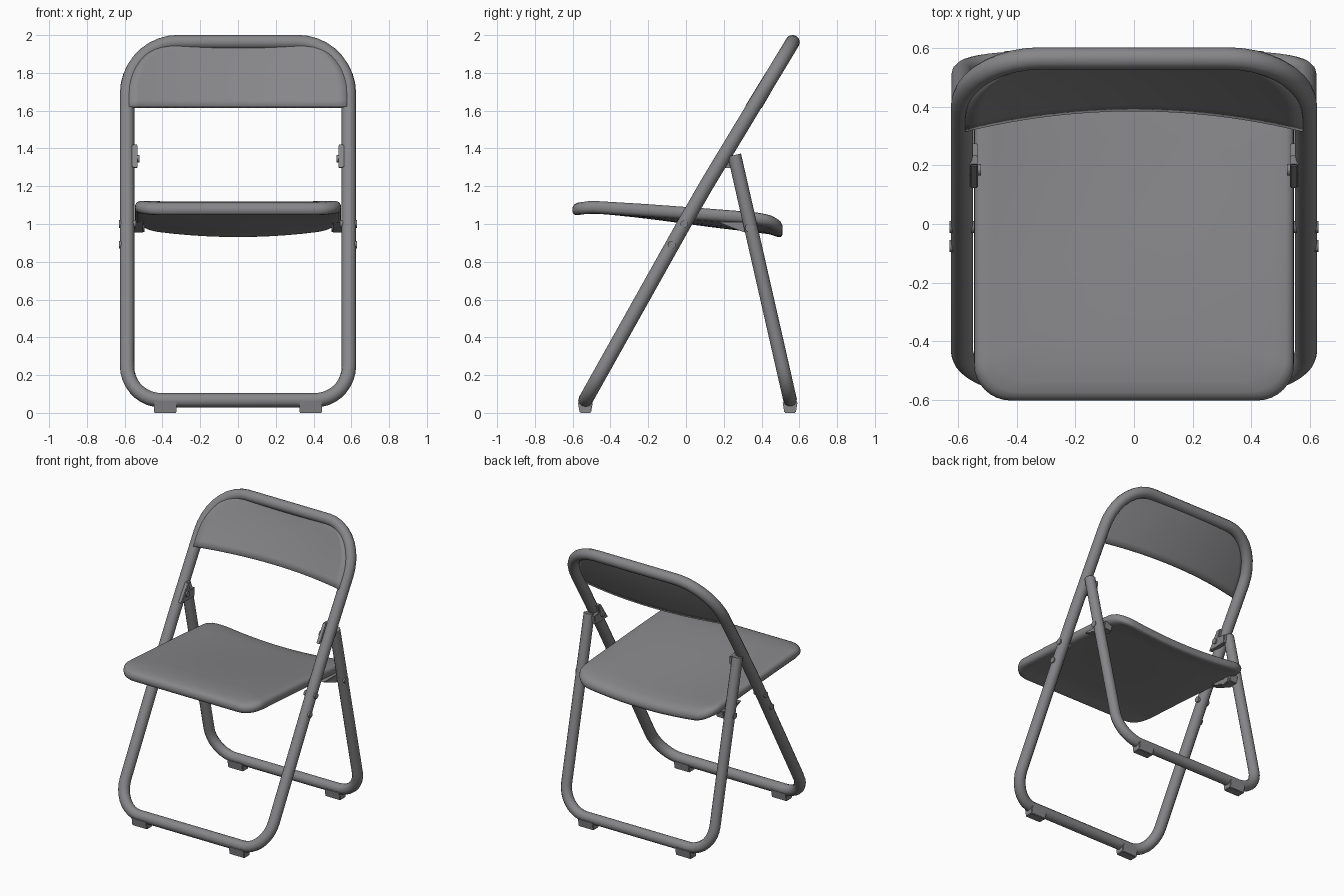
import bpy, bmesh, math
from mathutils import Vector

cube = bpy.data.objects.get("Cube")
if cube:
    bpy.data.objects.remove(cube, do_unlink=True)

mat = bpy.data.materials.new("grey metal")
mat.use_nodes = True
GREY = (0.24, 0.24, 0.25, 1)
mat.diffuse_color = GREY
mat.node_tree.nodes["Principled BSDF"].inputs["Base Color"].default_value = GREY


def activate(ob):
    bpy.ops.object.select_all(action='DESELECT')
    ob.select_set(True)
    bpy.context.view_layer.objects.active = ob


def finish(name, bm, angle=50):
    bmesh.ops.recalc_face_normals(bm, faces=bm.faces)
    me = bpy.data.meshes.new(name)
    bm.to_mesh(me)
    bm.free()
    me.materials.append(mat)
    ob = bpy.data.objects.new(name, me)
    bpy.context.collection.objects.link(ob)
    activate(ob)
    bpy.ops.object.shade_smooth_by_angle(angle=math.radians(angle))
    return ob


def tube(name, points, radius, cyclic):
    cu = bpy.data.curves.new(name, 'CURVE')
    cu.dimensions = '3D'
    cu.bevel_depth = radius
    cu.bevel_resolution = 4
    cu.use_fill_caps = True
    sp = cu.splines.new('POLY')
    sp.points.add(len(points) - 1)
    for p, co in zip(sp.points, points):
        p.co = (*co, 1)
    sp.use_cyclic_u = cyclic
    cu.materials.append(mat)
    ob = bpy.data.objects.new(name, cu)
    bpy.context.collection.objects.link(ob)
    activate(ob)
    bpy.ops.object.convert(target='MESH')
    bpy.ops.object.shade_smooth_by_angle(angle=math.radians(50))


def arc(cx, cy, r, start, end, n=9):
    angles = [math.radians(start + (end - start) * i / n) for i in range(n + 1)]
    return [(cx + r * math.cos(a), cy + r * math.sin(a)) for a in angles]


def interp(table, t):
    for (a, p), (b, q) in zip(table, table[1:]):
        if t <= b:
            return p + (q - p) * (t - a) / (b - a)
    return table[-1][1]


def prism(name, profile, x0, x1):
    # side profile (y, z) extruded along x
    bm = bmesh.new()
    face = bm.faces.new([bm.verts.new((x0, y, z)) for y, z in profile])
    new = bmesh.ops.extrude_face_region(bm, geom=[face])["geom"]
    bmesh.ops.translate(bm, vec=(x1 - x0, 0, 0),
                        verts=[v for v in new if isinstance(v, bmesh.types.BMVert)])
    bmesh.ops.bevel(bm, geom=bm.edges[:], offset=0.004, segments=2, affect='EDGES')
    return finish(name, bm, 35)


# Front frame: one closed, slightly bent loop
X, LOW, HIGH, TOP_R, FOOT_R = 0.587, 0.067, 1.963, 0.27, 0.18
LEAN = [(0.0, -0.57), (1.0, -0.01), (1.2, 0.105), (1.35, 0.195), (2.0, 0.587)]


def frame_y(z):
    return interp(LEAN, z)


half = arc(X - FOOT_R, LOW + FOOT_R, FOOT_R, -90, 0)
half += [(X, z) for z in (0.6, 1.0, 1.2, 1.35, 1.5)]
half += arc(X - TOP_R, HIGH - TOP_R, TOP_R, 0, 90)
loop = half + [(-x, z) for x, z in reversed(half)]
tube("front_frame", [(x, frame_y(z), z) for x, z in loop], 0.038, True)

# Rear frame: open U
REAR = [(0.06, 0.553), (1.37, 0.255)]
half = arc(X - FOOT_R, LOW + FOOT_R, FOOT_R, -90, 0) + [(X, 0.8), (X, 1.365)]
path = [(-x, z) for x, z in reversed(half)] + half
tube("rear_frame", [(x, interp(REAR, z), z) for x, z in path], 0.036, False)

# Seat: rounded outline lofted through rings, sagging towards the back
SEAT_Z = [(-0.61, 1.108), (-0.5, 1.123), (-0.2, 1.106), (0.1, 1.086),
          (0.35, 1.068), (0.45, 1.055), (0.52, 1.03)]
W, CY, L, R = 0.546, -0.045, 0.557, 0.125


def seat_z(x, y):
    t = min(max((y + 0.55) / 1.0, 0), 1)
    sag = 0.045 * t * t * (3 - 2 * t)
    return interp(SEAT_Z, y) - sag * (1 - (x / W) ** 2)


corners = []
for sx, sy, a in ((1, 1, 0), (-1, 1, 90), (-1, -1, 180), (1, -1, 270)):
    corners += arc(sx * (W - R), sy * (L - R), R, a, a + 90, 8)
outline = []
for p, q in zip(corners, corners[1:] + corners[:1]):
    a, b = Vector(p), Vector(q)
    n = max(1, round((b - a).length / 0.08))
    outline += [a.lerp(b, i / n) for i in range(n)]

inner = [0.04, 0.2, 0.4, 0.6, 0.75, 0.88]
rim = [(0.95, 0), (0.98, 0.006), (0.995, 0.018), (1, 0.033),
       (0.995, 0.05), (0.98, 0.061), (0.95, 0.066)]
rings = [(s, 0) for s in inner] + rim + [(s, 0.066) for s in reversed(inner)]
bm = bmesh.new()
loft = []
for s, depth in rings:
    ring = []
    for p in outline:
        x, y = p.x * s, CY + p.y * s
        ring.append(bm.verts.new((x, y, seat_z(x, y) - depth)))
    loft.append(ring)
for a, b in zip(loft, loft[1:]):
    for i in range(len(a)):
        j = (i + 1) % len(a)
        bm.faces.new((a[i], a[j], b[j], b[i]))
bm.faces.new(loft[0])
bm.faces.new(loft[-1])
finish("seat", bm)

# Backrest: thin panel bowed backwards, following the frame's round corners
BOTTOM, NU, NV = 1.62, 24, 14


def back_point(u, v):
    z = BOTTOM + (HIGH - 0.005 - BOTTOM) * math.sin(v * math.pi / 2)
    rise = max(0, z - (HIGH - TOP_R))
    half_w = X - 0.01 - TOP_R + math.sqrt(TOP_R ** 2 - rise ** 2)
    x = u * half_w
    bow = 0.07 * (1 - u * u) * (1 - v ** 2)
    return x, frame_y(z) - 0.035 * (1 - v ** 3) + bow, z


bm = bmesh.new()
grid = [[bm.verts.new(back_point(2 * i / NU - 1, j / NV)) for i in range(NU + 1)]
        for j in range(NV + 1)]
for j in range(NV):
    for i in range(NU):
        bm.faces.new((grid[j][i], grid[j][i + 1], grid[j + 1][i + 1], grid[j + 1][i]))
back = finish("backrest", bm)
solid = back.modifiers.new("thickness", 'SOLIDIFY')
solid.thickness = 0.02
solid.offset = 0

# Hinges, seat brackets, rivets and feet on both sides
for side, s in (("left", 1), ("right", -1)):
    prism(side + "_hinge_plate",
          [(0.12, 1.30), (0.20, 1.295), (0.27, 1.30), (0.275, 1.36),
           (0.215, 1.365), (0.235, 1.42), (0.20, 1.42)], s * 0.532, s * 0.56)
    prism(side + "_seat_bracket",
          [(0.17, 1.01), (0.38, 1.01), (0.37, 0.955), (0.31, 0.955)],
          s * 0.50, s * 0.562)
    for label, x, y, z, r, depth in (("seat_pivot", 0.585, -0.01, 1.0, 0.02, 0.09),
                                     ("frame_rivet", 0.60, -0.075, 0.89, 0.02, 0.06),
                                     ("hinge_pin", 0.56, 0.185, 1.345, 0.02, 0.075),
                                     ("rear_pin", 0.56, 0.335, 0.98, 0.022, 0.13)):
        bpy.ops.mesh.primitive_cylinder_add(vertices=16, radius=r, depth=depth,
                                            location=(s * x, y, z),
                                            rotation=(0, math.pi / 2, 0))
        pin = bpy.context.object
        pin.name = side + "_" + label
        pin.data.materials.append(mat)
        bpy.ops.object.shade_smooth_by_angle(angle=math.radians(40))
    for row, y in (("front", -0.533), ("rear", 0.551)):
        prism(f"{side}_{row}_foot",
              [(y - 0.03, 0), (y + 0.03, 0), (y + 0.04, 0.06), (y - 0.04, 0.06)],
              s * 0.325, s * 0.445)
